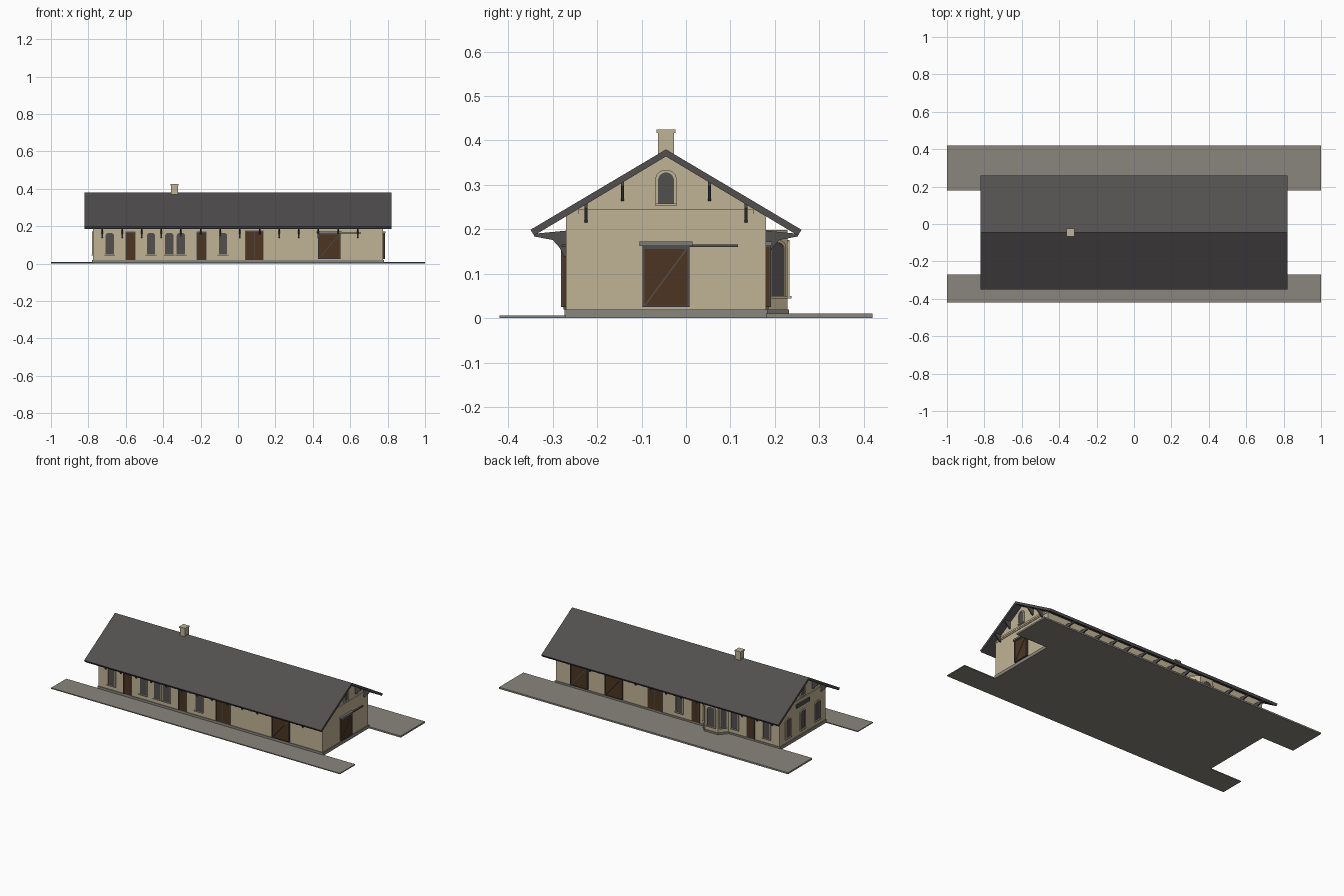
import bpy, bmesh, math
from mathutils import Matrix, Vector

cube = bpy.data.objects.get("Cube")
if cube:
    bpy.data.objects.remove(cube, do_unlink=True)


def material(name, rgb):
    m = bpy.data.materials.new(name)
    m.use_nodes = True
    m.diffuse_color = (*rgb, 1)
    m.node_tree.nodes["Principled BSDF"].inputs["Base Color"].default_value = (*rgb, 1)
    return m


TAN = material("tan_wall", (0.53, 0.45, 0.30))
SLATE = material("dark_slate", (0.085, 0.078, 0.078))
BROWN = material("brown_door", (0.075, 0.036, 0.016))
STONE = material("grey_stone", (0.25, 0.24, 0.205))
STEEL = material("grey_steel", (0.2, 0.2, 0.18))

L = 0.775                      # half length of the walls
FRONT, BACK, RIDGE = -0.27, 0.18, -0.045
EAVE = 0.072


def under_roof(y):
    return 0.364 - 0.6 * abs(y - RIDGE)


def place(x, y, angle):
    return Matrix.Translation((x, y, 0)) @ Matrix.Rotation(angle, 4, "Z")


def front(x): return place(x, FRONT, 0)
def back(x): return place(x, BACK, math.pi)
def end(s, y): return place(s * L, y, s * math.pi / 2)


def finish(name, bm, mat, where):
    bmesh.ops.recalc_face_normals(bm, faces=bm.faces)
    me = bpy.data.meshes.new(name)
    bm.to_mesh(me)
    bm.free()
    me.materials.append(mat)
    ob = bpy.data.objects.new(name, me)
    ob.matrix_world = where
    bpy.context.collection.objects.link(ob)
    return ob


def prism(name, pts, offset, mat, where=Matrix()):
    """Close a flat outline and extrude it by offset."""
    bm = bmesh.new()
    face = bm.faces.new([bm.verts.new(p) for p in pts])
    ext = bmesh.ops.extrude_face_region(bm, geom=[face])
    moved = [v for v in ext["geom"] if isinstance(v, bmesh.types.BMVert)]
    bmesh.ops.translate(bm, verts=moved, vec=Vector(offset))
    return finish(name, bm, mat, where)


def plate(name, outline, depth, mat, where, start=-0.002):
    """Wall plate standing out from the wall; the outline is (along, height)."""
    return prism(name, [(u, -start, z) for u, z in outline], (0, start - depth, 0), mat, where)


def rect(u0, u1, z0, z1):
    return [(u0, z0), (u1, z0), (u1, z1), (u0, z1)]


def arch(w, z0, z1, rise, n=10):
    pts = [(-w / 2, z0), (w / 2, z0)]
    for i in range(n + 1):
        a = math.pi * i / n
        pts.append((w / 2 * math.cos(a), z1 - rise + rise * math.sin(a)))
    return pts


def window(name, where, w=0.045, z0=0.05, z1=0.165, rise=0.014, t=0.006):
    plate(name + "_pane", arch(w, z0, z1, rise), 0.002, SLATE, where)
    inner, outer = arch(w, z0, z1, rise), arch(w + 2 * t, z0 - t, z1 + t, rise + t / 2)
    bm = bmesh.new()
    a, b = ([bm.verts.new((u, -0.005, z)) for u, z in loop] for loop in (inner, outer))
    n = len(a)
    for i in range(n):
        j = (i + 1) % n
        bm.faces.new((a[i], a[j], b[j], b[i]))
    ext = bmesh.ops.extrude_face_region(bm, geom=bm.faces[:])
    moved = [v for v in ext["geom"] if isinstance(v, bmesh.types.BMVert)]
    bmesh.ops.translate(bm, verts=moved, vec=(0, 0.007, 0))
    finish(name + "_surround", bm, TAN, where)
    plate(name + "_sill", rect(-w / 2 - t, w / 2 + t, z0 - t, z0), 0.009, TAN, where)


def door(name, where, w=0.05, top=0.165, leaves=1):
    plate(name + "_leaf", rect(-w / 2, w / 2, 0.02, top), 0.004, BROWN, where)
    for k in range(leaves + 1):
        u = -w / 2 + w * k / leaves
        plate(name + "_post", rect(u - 0.002, u + 0.002, 0.02, top), 0.006, SLATE, where)
    plate(name + "_lintel", rect(-w / 2 - 0.002, w / 2 + 0.002, top, top + 0.008), 0.007, SLATE, where)


def sliding_door(name, where, w=0.11, top=0.16, rail=0.11):
    h, t = w / 2, 0.004
    plate(name + "_leaf", rect(-h, h, 0.025, top), 0.008, BROWN, where)
    edges = [rect(-h, -h + t, 0.025, top), rect(h - t, h, 0.025, top),
             rect(-h, h, top - t, top), rect(-h, h, 0.025, 0.025 + t),
             [(-h + t, 0.03), (-h + 2 * t, 0.03), (h - t, top - t), (h - 2 * t, top - t)]]
    for e in edges:
        plate(name + "_brace", e, 0.011, SLATE, where, 0.007)
    plate(name + "_hood", rect(-h - 0.007, h + 0.007, top + 0.003, top + 0.013), 0.014, STEEL, where)
    plate(name + "_rail", rect(-h, h + rail, top, top + 0.006), 0.010, SLATE, where)


def bracket(name, profile, where, t=0.008):
    """Profile is (distance out from the wall, height)."""
    prism(name, [(-t / 2, -d, z) for d, z in profile], (t, 0, 0), SLATE, where)


# Platforms and plinth
def slab(name, x0, x1, y0, y1, z0, z1, mat):
    return prism(name, [(x0, y0, z0), (x1, y0, z0), (x1, y1, z0), (x0, y1, z0)], (0, 0, z1 - z0), mat)


slab("front_platform", -1, 1, -0.42, FRONT, 0, 0.006, STONE)
slab("back_platform", -1, 1, BACK, 0.42, 0, 0.01, STONE)
slab("plinth", -L - 0.005, L + 0.005, FRONT - 0.004, BACK + 0.004, 0, 0.02, STONE)

# Walls with gables
wall = [(FRONT, 0.02), (BACK, 0.02), (BACK, under_roof(BACK)), (RIDGE, 0.364), (FRONT, under_roof(FRONT))]
prism("walls", [(-L, y, z) for y, z in wall], (2 * L, 0, 0), TAN)

# Roof
half = [(0, 0.38), (0.305, 0.199), (0.297, 0.186)]
section = half + [(0, 0.364)] + [(-y, z) for y, z in reversed(half[1:])]
prism("roof", [(-0.82, RIDGE + y, z) for y, z in section], (1.64, 0, 0), SLATE)

# Chimney
for part, r, z0, z1 in (("chimney", 0.018, 0.35, 0.417), ("chimney_cap", 0.021, 0.417, 0.425)):
    slab(part, -0.34 - r, -0.34 + r, RIDGE - r, RIDGE + r, z0, z1, TAN)

# Eave brackets
curve = [(0, 0.138), (0.006, 0.14), (0.014, 0.158), (0.03, 0.176),
         (EAVE, 0.184), (EAVE, 0.19), (0, 0.197)]
for i in range(14):
    x = -0.725 + 0.105 * i
    bracket("front_eave_bracket", curve, front(x))
    if abs(x + 0.335) > 0.085:
        bracket("back_eave_bracket", curve, back(x))

# Openings shared by the long walls
for side, wall_at in (("front", front), ("back", back)):
    for x in (-0.685, -0.465, -0.08):
        window(side + "_window", wall_at(x))
    for x in (-0.575, -0.195):
        door(side + "_door", wall_at(x))
    door(side + "_double_door", wall_at(0.087), 0.095, 0.17, 2)
for x in (-0.367, -0.305):
    window("front_paired_window", front(x))
sliding_door("front_freight_door", front(0.488), 0.12)
for x in (0.61, 0.37):
    sliding_door("back_freight_door", back(x), 0.12, rail=0.06)

# Bay on the back wall
BAY = [(-0.25, BACK), (-0.29, 0.228), (-0.38, 0.228), (-0.42, BACK)]
prism("bay_walls", [(x, y, 0.02) for x, y in BAY], (0, 0, 0.178), TAN)
prism("bay_plinth", [(-0.335 + (x + 0.335) * 1.06, y + 0.004, 0) for x, y in BAY], (0, 0, 0.02), STONE)
for (x0, y0), (x1, y1) in zip(BAY, BAY[1:]):
    spot = place((x0 + x1) / 2, (y0 + y1) / 2, math.atan2(y1 - y0, x1 - x0))
    window("bay_window", spot, 0.05 if y0 == y1 else 0.036, z1=0.17)

# Gable ends
for s, side in ((1, "right"), (-1, "left")):
    window(side + "_gable_window", end(s, RIDGE), 0.036, 0.258, 0.328, 0.018)
    for z0, z1, d in ((0.226, 0.234, 0.003), (0.234, 0.245, 0.005)):
        r = 0.225 if z1 < 0.238 else 0.198
        plate(side + "_gable_band", rect(-r, r, z0, z1), d, TAN, end(s, RIDGE))
    for dy in (-0.18, -0.098, 0.098, 0.18):
        top = under_roof(RIDGE + dy) + 0.004
        bracket(side + "_gable_bracket",
                [(0, top - 0.045), (0.008, top - 0.045), (0.04, top - 0.012), (0.04, top), (0, top)],
                end(s, RIDGE + dy), 0.007)
sliding_door("right_freight_door", end(1, RIDGE), 0.105)
for y in (-0.19, RIDGE, 0.1):
    window("left_window", end(-1, y))
plate("left_sign_board", rect(-0.065, 0.065, 0.2, 0.222), 0.008, SLATE, end(-1, RIDGE))
